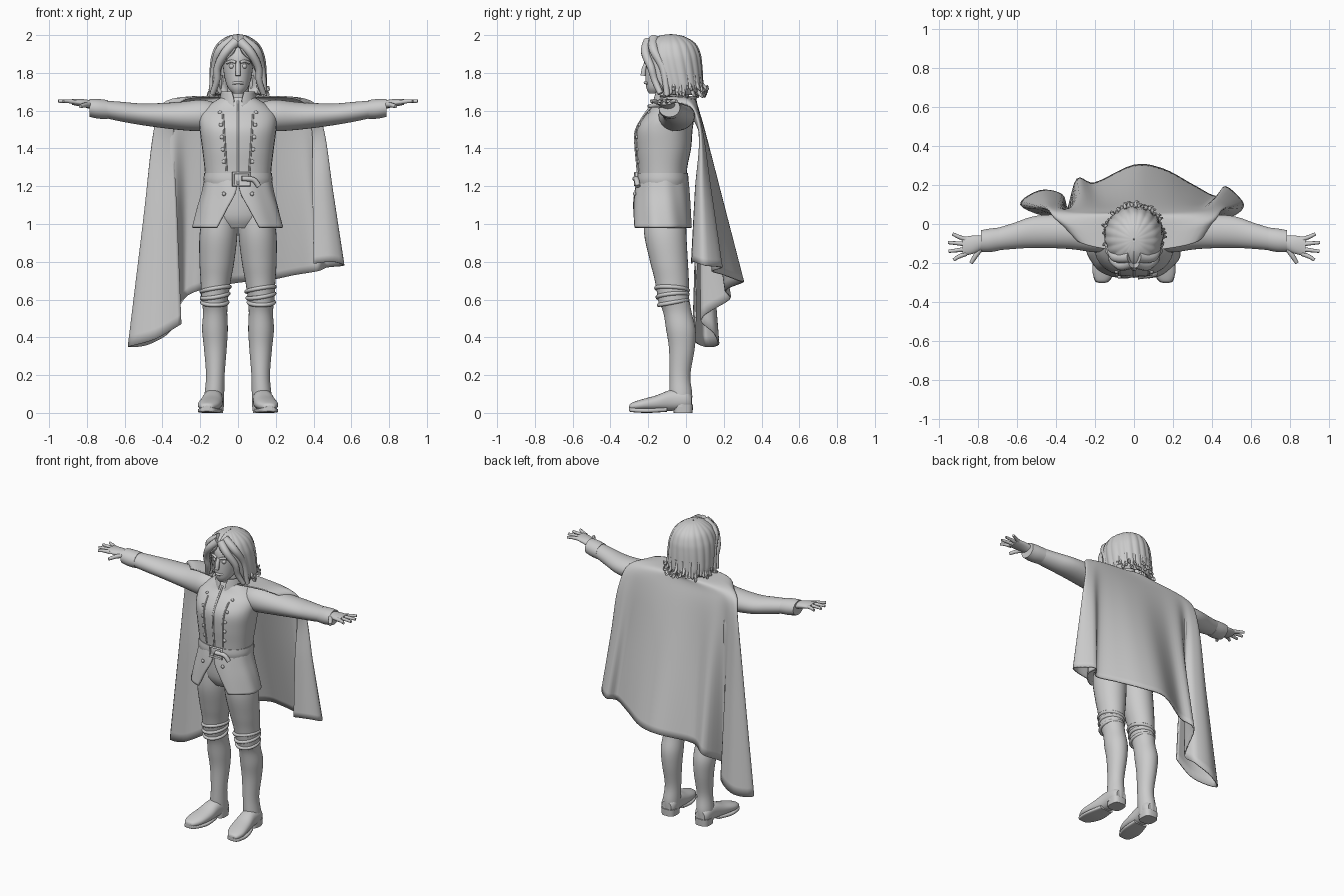
import bpy, bmesh, math, random
from mathutils import Vector

random.seed(4)
cube = bpy.data.objects.get("Cube")
if cube:
    bpy.data.objects.remove(cube)

grey = bpy.data.materials.new("plain_grey")
grey.use_nodes = True
colour = (0.6, 0.6, 0.6, 1)
grey.diffuse_color = colour
grey.node_tree.nodes["Principled BSDF"].inputs["Base Color"].default_value = colour


def smooth(rows, steps):
    """Catmull-Rom interpolation through tuples of any length."""
    result = []
    last = len(rows) - 1
    for i in range(last):
        a, b, c, d = (Vector(rows[max(0, min(last, i + k))]) for k in (-1, 0, 1, 2))
        for j in range(steps):
            t = j / steps
            result.append(b + (c - a) * (t / 2)
                          + (a * 2 - b * 5 + c * 4 - d) * (t * t / 2)
                          + (b * 3 - a - c * 3 + d) * (t ** 3 / 2))
    return result + [Vector(rows[-1])]


def add_object(name, data):
    obj = bpy.data.objects.new(name, data)
    bpy.context.collection.objects.link(obj)
    data.materials.append(grey)
    return obj


def sheet(name, rows, closed=False, thickness=0):
    """Skin a list of point rows; closed rows get flat end caps."""
    bm = bmesh.new()
    grid = [[bm.verts.new(p) for p in row] for row in rows]
    n = len(grid[0])
    for a, b in zip(grid, grid[1:]):
        for i in range(n if closed else n - 1):
            j = (i + 1) % n
            bm.faces.new((a[i], a[j], b[j], b[i])).smooth = True
    if closed:
        bm.faces.new(grid[0])
        bm.faces.new(grid[-1])
    bmesh.ops.recalc_face_normals(bm, faces=bm.faces)
    mesh = bpy.data.meshes.new(name)
    bm.to_mesh(mesh)
    bm.free()
    obj = add_object(name, mesh)
    if thickness:
        mod = obj.modifiers.new("thickness", "SOLIDIFY")
        mod.thickness, mod.offset = thickness, 0
    return obj


def loft(name, rings, axis="z", power=2, steps=5, n=32):
    """Rings are (position, centre a, centre b, radius a, radius b)."""
    rows = []
    for pos, ca, cb, ra, rb in smooth(rings, steps):
        row = []
        for i in range(n):
            t = math.tau * i / n
            c, s = math.cos(t), math.sin(t)
            a = ca + ra * math.copysign(abs(c) ** (2 / power), c)
            b = cb + rb * math.copysign(abs(s) ** (2 / power), s)
            row.append({"z": (a, b, pos), "x": (pos, a, b), "y": (a, pos, b)}[axis])
        rows.append(row)
    return sheet(name, rows, closed=True)


def open_shell(name, rings, thickness, waves=0, depth=0, n=96):
    """Wrap with a front gap; rings are (z, radius x, radius y, centre y, gap)."""
    rows = []
    for z, rx, ry, cy, gap in smooth(rings, 5):
        row = []
        for i in range(n + 1):
            t = gap + (math.tau - 2 * gap) * i / n
            k = 1 + depth * math.sin(waves * t + z * 9)
            row.append((k * rx * math.sin(t), cy - k * ry * math.cos(t), z))
        rows.append(row)
    return sheet(name, rows, thickness=thickness)


def tube(name, points, radius, tip=1, cyclic=False):
    path = points if cyclic else smooth(points, 5)
    data = bpy.data.curves.new(name, "CURVE")
    data.dimensions, data.bevel_depth, data.bevel_resolution = "3D", radius, 3
    data.use_fill_caps = True
    spline = data.splines.new("POLY")
    spline.points.add(len(path) - 1)
    spline.use_cyclic_u = cyclic
    spline.use_smooth = True
    for i, p in enumerate(path):
        spline.points[i].co = (*p, 1)
        spline.points[i].radius = 1 + (tip - 1) * i / (len(path) - 1)
    return add_object(name, data)


def ball(name, centre, radius, squash=1):
    bm = bmesh.new()
    bmesh.ops.create_uvsphere(bm, u_segments=16, v_segments=10, radius=radius)
    for v in bm.verts:
        v.co = Vector((v.co.x, v.co.y * squash, v.co.z)) + Vector(centre)
    for f in bm.faces:
        f.smooth = True
    mesh = bpy.data.meshes.new(name)
    bm.to_mesh(mesh)
    bm.free()
    return add_object(name, mesh)


# Jacket body
torso = [(1.2, 0, -.125, .17, .125), (1.3, 0, -.125, .178, .132),
         (1.4, 0, -.12, .19, .147), (1.5, 0, -.115, .203, .15),
         (1.57, 0, -.09, .205, .135), (1.62, 0, -.07, .17, .11), (1.67, 0, -.07, .09, .085)]
loft("jacket", torso, power=2.3)
torso_rings = smooth(torso, 10)


def chest(x, z):
    ring = min(torso_rings, key=lambda r: abs(r[0] - z))
    return (x, ring[2] - ring[4] * (1 - abs(x / ring[3]) ** 2.3) ** (1 / 2.3), z)


tube("front_seam", [chest(0, 1.25 + .08 * i) for i in range(6)], .006)
open_shell("jacket_skirt", [(1.24, .172, .13, -.125, .02), (1.17, .185, .14, -.128, .06),
                            (1.08, .21, .148, -.13, .28), (.98, .235, .155, -.13, .5)],
           .012, waves=9, depth=.012)
open_shell("collar", [(1.61, .1, .1, -.075, .2), (1.66, .088, .09, -.078, .25),
                      (1.7, .085, .085, -.075, .4)], .012)

# Belt and buckle
loft("belt", [(1.2, 0, -.125, .176, .132), (1.235, 0, -.125, .182, .138),
              (1.27, 0, -.125, .179, .135)], power=2.2)
tube("buckle", [(-.025, -.268, 1.205), (.06, -.262, 1.205),
                (.06, -.262, 1.27), (-.025, -.268, 1.27)], .008, cyclic=True)
tube("belt_end", [(.02, -.27, 1.24), (.08, -.262, 1.235), (.11, -.255, 1.2)], .014)

# Hips
loft("hips", [(.98, 0, -.11, .1, .09), (1.05, 0, -.115, .165, .115),
              (1.22, 0, -.12, .165, .115)], power=2.3)

for side, word in ((1, "left"), (-1, "right")):
    def flip(rings):
        return [(r[0], r[1] * side, *r[2:]) for r in rings]

    def flip_x(points):
        return [(p[0] * side, *p[1:]) for p in points]

    # Jacket trim and buttons
    tube(word + "_lapel", [chest(side * (.06 + .004 * i), 1.28 + .06 * i) for i in range(6)], .005)
    for i in range(5):
        z = 1.33 + .065 * i
        ball(word + "_button", chest(side * (.075 + .005 * i), z), .011, .7)
    ball(word + "_skirt_button", (side * .075, -.272, 1.16), .011, .7)

    # Breeches
    loft(word + "_breeches", flip([
        (1.1, .09, -.11, .085, .11), (.95, .103, -.11, .1, .112), (.8, .112, -.09, .092, .1),
        (.7, .118, -.075, .08, .09), (.58, .125, -.065, .068, .08)]))
    for i in range(3):
        z = .585 + .035 * i
        ring = [(side * (.123 - .002 * i) + (.067 + .004 * i) * math.cos(t),
                 -.068 - .003 * i + (.076 + .004 * i) * math.sin(t),
                 z + .014 * math.sin(t + i)) for t in (math.tau * k / 24 for k in range(24))]
        tube(word + "_knee_fold", ring, .011, cyclic=True)

    # Boots
    loft(word + "_boot", flip([
        (.59, .123, -.062, .069, .082), (.53, .121, -.045, .064, .075),
        (.44, .122, -.027, .068, .078), (.34, .12, -.022, .06, .068),
        (.2, .12, -.032, .049, .055), (.1, .125, -.027, .052, .06),
        (.03, .127, -.025, .052, .055)]))
    loft(word + "_foot", [(y, x * side, z, r, h) for y, x, z, r, h in (
        (.03, .127, .06, .035, .035), (0, .127, .068, .052, .052), (-.08, .133, .066, .053, .055),
        (-.16, .142, .052, .06, .04), (-.24, .155, .042, .058, .028),
        (-.29, .163, .034, .035, .018), (-.3, .165, .03, .012, .008))], axis="y", power=2.3)
    loft(word + "_sole", [(y, x * side, z, r, .012) for y, x, z, r in (
        (-.302, .165, .022, .015), (-.285, .162, .016, .042), (-.2, .15, .012, .062),
        (-.1, .137, .018, .048))], axis="y", power=4)
    loft(word + "_heel", flip([(0, .127, -.015, .048, .05), (.045, .127, -.015, .052, .052)]),
         power=3, steps=1)

    # Sleeve and cuff
    loft(word + "_sleeve", [(r[0] * side, *r[1:]) for r in (
        (.13, -.065, 1.575, .07, .07), (.2, -.055, 1.575, .09, .083), (.33, -.04, 1.572, .088, .072),
        (.5, -.04, 1.58, .082, .058), (.62, -.062, 1.595, .066, .052),
        (.72, -.082, 1.61, .055, .045))], axis="x")
    loft(word + "_cuff", [(r[0] * side, *r[1:]) for r in (
        (.69, -.077, 1.606, .059, .05), (.74, -.084, 1.61, .06, .052),
        (.785, -.088, 1.615, .056, .048))], axis="x")

    # Hand
    loft(word + "_palm", [(r[0] * side, *r[1:]) for r in (
        (.76, -.09, 1.627, .032, .024), (.82, -.105, 1.64, .046, .021),
        (.88, -.115, 1.646, .048, .015))], axis="x")
    for i, tip in enumerate((.93, .953, .95, .925)):
        y = -.08 - .024 * i
        spread = .05 + .045 * i
        tube(word + "_finger", flip_x([(.86, y, 1.645), (.9, (y - spread) / 2, 1.65),
                                       (tip, -spread, 1.65)]), .0125, .65)
    tube(word + "_thumb", flip_x([(.78, -.115, 1.63), (.81, -.16, 1.63),
                                  (.835, -.2, 1.622)]), .016, .6)

    # Face features and front hair
    ball(word + "_eye", (side * .033, -.197, 1.835), .014)
    tube(word + "_brow", flip_x([(.012, -.214, 1.855), (.035, -.206, 1.862), (.06, -.185, 1.853)]), .008)
    tube(word + "_front_lock", flip_x([
        (.01, -.2, 1.965), (.065, -.215, 1.91), (.108, -.185, 1.83), (.112, -.165, 1.76),
        (.135, -.135, 1.69)]), .027, .55)
    tube(word + "_side_lock", flip_x([
        (.02, -.17, 1.975), (.095, -.17, 1.92), (.125, -.12, 1.82), (.14, -.1, 1.68)]), .03, .5)

# Head and neck
loft("head", [(1.69, 0, -.165, .025, .03), (1.72, 0, -.145, .052, .065), (1.77, 0, -.115, .07, .1),
              (1.84, 0, -.1, .08, .113), (1.9, 0, -.095, .08, .11), (1.96, 0, -.085, .055, .08)])
loft("neck", [(1.58, 0, -.075, .065, .06), (1.77, 0, -.08, .056, .06)])
tube("nose", [(0, -.208, 1.855), (0, -.222, 1.82), (0, -.227, 1.785)], .012, 1.2)
tube("mouth", [(-.026, -.2, 1.746), (0, -.216, 1.748), (.026, -.2, 1.746)], .008)

# Hair with flicked ends
open_shell("hair", [(1.995, .003, .003, -.08, 0), (1.985, .05, .065, -.082, 0),
                    (1.95, .1, .12, -.08, .02), (1.9, .126, .142, -.077, .25),
                    (1.85, .136, .143, -.07, .6), (1.78, .14, .138, -.06, .85),
                    (1.72, .138, .13, -.05, 1), (1.69, .12, .115, -.05, 1.15)],
           .02, waves=19, depth=.02)
for i in range(34):
    angle = 1.1 + (math.tau - 2.2) * i / 33
    s, c = math.sin(angle), -math.cos(angle)
    flick = random.uniform(.14, .165)
    low = random.uniform(1.67, 1.72)
    tube("hair_curl", [(.133 * s, -.055 + .13 * c, 1.79), (.14 * s, -.05 + .135 * c, low + .03),
                       (flick * s, -.05 + flick * c, low),
                       (flick * s + .015 * c, -.05 + flick * c, low + .02)], .014, .25)

# Cape hem, wrapping from the right front edge to the left front edge
hem = [(-.3, .05, .47), (-.44, .04, .39), (-.58, .1, .35), (-.48, .17, .36), (-.37, .15, .42),
       (-.34, .08, .5), (-.29, .23, .6), (-.2, .21, .65), (0, .3, .69), (.15, .28, .7),
       (.3, .2, .73), (.42, .14, .75), (.47, .19, .77), (.56, .1, .78), (.5, .04, .8), (.4, .03, .79)]
yoke_x = [-.34, -.4, -.44, -.43, -.39, -.34, -.27, -.16, 0, .13, .25, .34, .4, .45, .43, .39]
columns = []
for i, (end, x) in enumerate(zip(hem, yoke_x)):
    s = 2 * i / (len(hem) - 1) - 1
    around = s * 2.3
    neckline = (.125 * math.sin(around), -.06 + .115 * math.cos(around), 1.675)
    shoulder = (.85 * x, .055 - .14 * s ** 4, 1.655 - .02 * (1 - abs(s)))
    yoke = Vector((x, .075 + .1 * (end[1] - .1), 1.5))
    middle = yoke.lerp(Vector(end), .45)
    columns.append(smooth([neckline, shoulder, yoke, middle, end], 7))
sheet("cape", [smooth(row, 5) for row in zip(*columns)], thickness=.008)
